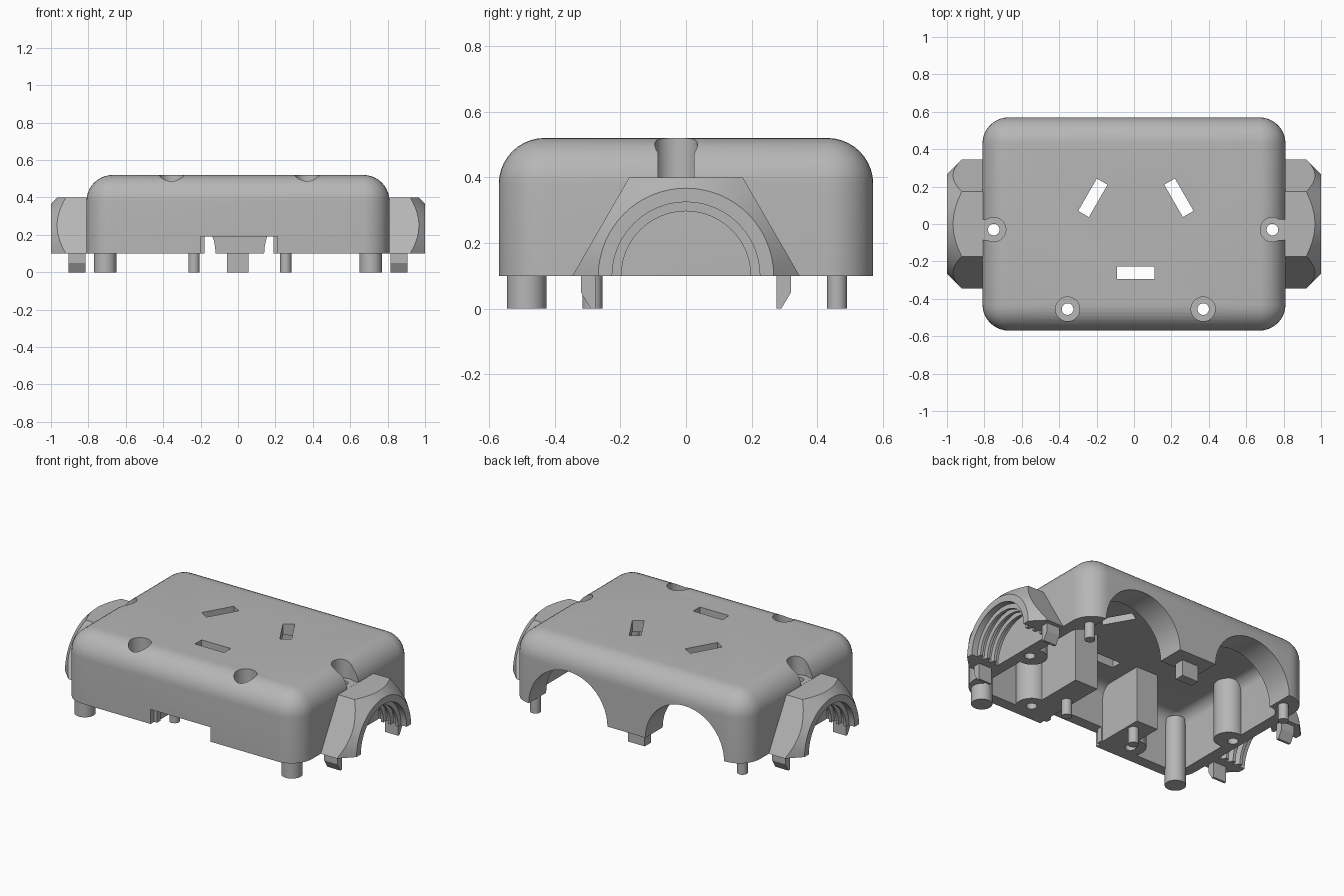
import bpy, bmesh, math
from mathutils import Matrix, Vector

if "Cube" in bpy.data.objects:
    bpy.data.objects.remove(bpy.data.objects["Cube"])

grey = bpy.data.materials.new("plain_grey")
grey.use_nodes = True
tone = (0.47, 0.47, 0.47, 1)
grey.diffuse_color = tone
grey.node_tree.nodes["Principled BSDF"].inputs["Base Color"].default_value = tone

RIM = 0.1      # height of the open lower rim
MID = 0.01     # small sideways offset of the inner layout


def finish(name, bm):
    bmesh.ops.recalc_face_normals(bm, faces=bm.faces)
    mesh = bpy.data.meshes.new(name)
    bm.to_mesh(mesh)
    bm.free()
    mesh.materials.append(grey)
    obj = bpy.data.objects.new(name, mesh)
    bpy.context.collection.objects.link(obj)
    return obj


def box(name, x, y, z, round_by=0, turn=0):
    """Box from ranges; round_by softens every edge except the lower ones."""
    bm = bmesh.new()
    bmesh.ops.create_cube(bm, size=1)
    centre = Vector([sum(r) / 2 for r in (x, y, z)])
    size = Vector([r[1] - r[0] for r in (x, y, z)])
    bm.transform(Matrix.Translation(centre) @ Matrix.Rotation(turn, 4, "Z")
                 @ Matrix.Diagonal(size).to_4x4())
    if round_by:
        edges = [e for e in bm.edges if max(v.co.z for v in e.verts) > centre.z]
        bmesh.ops.bevel(bm, geom=edges, offset=round_by, segments=10,
                        profile=0.5, affect="EDGES")
    return finish(name, bm)


def lathe(name, profile, axis="Z", at=(0, 0, 0), sides=48, phase=0):
    """Closed solid turned from (distance along axis, radius) points."""
    bm = bmesh.new()
    rings = []
    for d, r in profile:
        ring = []
        for i in range(sides):
            a = phase + math.tau * i / sides
            u, v = r * math.cos(a), r * math.sin(a)
            co = {"Z": (u, v, d), "X": (d, u, v), "Y": (u, d, v)}[axis]
            ring.append(bm.verts.new(Vector(co) + Vector(at)))
        rings.append(ring)
    for lo, hi in zip(rings, rings[1:]):
        for i in range(sides):
            j = (i + 1) % sides
            bm.faces.new((lo[i], lo[j], hi[j], hi[i]))
    bm.faces.new(rings[0])
    bm.faces.new(rings[-1])
    return finish(name, bm)


def rod(name, x, y, z, r):
    return lathe(name, [(z[0], r), (z[1], r)], at=(x, y, 0), sides=32)


def prism(name, outline, x):
    """Outline in (y, z) drawn out along x."""
    bm = bmesh.new()
    face = bm.faces.new([bm.verts.new((x[0], y, z)) for y, z in outline])
    new = bmesh.ops.extrude_face_region(bm, geom=[face])["geom"]
    bmesh.ops.translate(bm, vec=(x[1] - x[0], 0, 0),
                        verts=[g for g in new if isinstance(g, bmesh.types.BMVert)])
    return finish(name, bm)


def combine(obj, tools, mode="DIFFERENCE"):
    bpy.context.view_layer.objects.active = obj
    for tool in tools:
        tool.hide_render = True
        mod = obj.modifiers.new("cut", "BOOLEAN")
        mod.operation, mod.object, mod.solver = mode, tool, "EXACT"
        bpy.ops.object.modifier_apply(modifier=mod.name)


parts, cutters = [], []

# Hollow cover with a thick back wall
shell = box("cover_shell", (-0.81, 0.81), (-0.57, 0.57), (RIM, 0.52), 0.14)
cavity = box("cavity_cutter", (-0.74, 0.74), (-0.5, 0.4), (-0.2, 0.45), 0.07)
shell_cuts = [cavity]

# Cable arches in the back wall
for side in (-1, 1):
    shell_cuts.append(lathe("arch_cutter", [(0.3, 0.27), (0.7, 0.27)], "Y",
                            (MID + side * 0.4, 0, RIM)))

# Stepped notch in the front rim
shell_cuts.append(box("notch_cutter", (-0.18, 0.19), (-0.7, -0.45), (0, 0.19)))
shell_cuts.append(box("notch_step_cutter", (-0.2, 0.21), (-0.7, -0.535), (0, 0.19)))

# Three socket slots
for x, y, turn in ((MID, -0.26, 0), (MID - 0.23, 0.14, 60), (MID + 0.23, 0.14, -60)):
    shell_cuts.append(box("slot_cutter", (x - 0.1, x + 0.1), (y - 0.033, y + 0.033),
                          (0.4, 0.6), turn=math.radians(turn)))

# Countersunk screw holes, the outer pair open to the sides
for x, y in ((-0.75, -0.03), (0.74, -0.03), (-0.355, -0.455), (0.37, -0.455)):
    cutters.append(rod("counterbore_cutter", x, y, (0.4, 0.7), 0.065))
    cutters.append(rod("screw_cutter", x, y, (-0.1, 0.7), 0.031))
    if y > -0.1:
        out = math.copysign(0.95, x)
        cutters.append(box("side_slot_cutter", sorted((x, out)),
                           (y - 0.055, y + 0.055), (0.4, 0.7)))
combine(shell, shell_cuts + cutters)
parts.append(shell)

# Screw bosses and inner blocks, drilled through
drilled = [
    rod("left_screw_boss", 0.72, -0.03, (RIM, 0.46), 0.085),
    rod("right_screw_boss", -0.72, -0.03, (RIM, 0.46), 0.085),
    rod("front_left_boss", 0.37, -0.455, (RIM, 0.455), 0.09),
    rod("front_right_boss", -0.355, -0.455, (RIM, 0.455), 0.09),
    box("left_block", (0.21, 0.37), (-0.5, -0.07), (RIM, 0.46)),
    box("right_block", (-0.34, -0.19), (-0.5, -0.2), (RIM, 0.46)),
]
for part in drilled:
    combine(part, cutters)
parts += drilled

# Locating pegs
for side, label in ((-1, "right"), (1, "left")):
    x = side * 0.71
    parts.append(rod(f"{label}_front_peg", x, -0.485, (0, 0.42), 0.06))
    parts.append(rod(f"{label}_back_peg", x, 0.46, (0, 0.15), 0.03))
    parts.append(rod(f"{label}_block_peg", MID + side * 0.245, -0.285, (0, 0.15), 0.03))
parts.append(box("middle_back_peg", (-0.06, 0.055), (0.43, 0.49), (0, 0.15)))

# Half hexagonal cable glands with a chamfered mouth and ribbed bore
bore = [(0.81, 0.225)]
for x in (0.83, 0.88, 0.93):
    bore += [(x, 0.225), (x + 0.012, 0.197), (x + 0.03, 0.197), (x + 0.031, 0.225)]
bore.append((1.05, 0.225))
for side, label in ((-1, "right"), (1, "left")):
    at = (0, 0, RIM)
    nut = lathe(f"{label}_gland", [(side * 0.79, 0.346), (side, 0.346)], "X", at, 6)
    cone = lathe("chamfer_cutter", [(side * 0.7, 0.5), (side * 0.767, 0.5),
                                    (side, 0.267)], "X", at, 64)
    combine(nut, [cone], "INTERSECT")
    hole = lathe("bore_cutter", [(side * d, r) for d, r in bore], "X", at)
    under = box("under_cutter", (-1.2, 1.2), (-1, 1), (-1, RIM))
    combine(nut, [hole, under])
    cutters += [cone, hole, under]
    parts.append(nut)
    # Clip tabs under each gland, bevelled on the outer face
    for end, place in ((-1, "front"), (1, "back")):
        outline = [(end * 0.275, 0), (end * 0.29, 0), (end * 0.32, 0.05),
                   (end * 0.32, 0.12), (end * 0.275, 0.12)]
        parts.append(prism(f"{label}_{place}_clip", outline,
                           (side * 0.815, side * 0.905)))

for tool in set(shell_cuts + cutters):
    bpy.data.objects.remove(tool)

# Smooth curves, crisp edges
bpy.ops.object.select_all(action="DESELECT")
for part in parts:
    part.select_set(True)
bpy.context.view_layer.objects.active = shell
bpy.ops.object.shade_smooth_by_angle(angle=math.radians(30))
